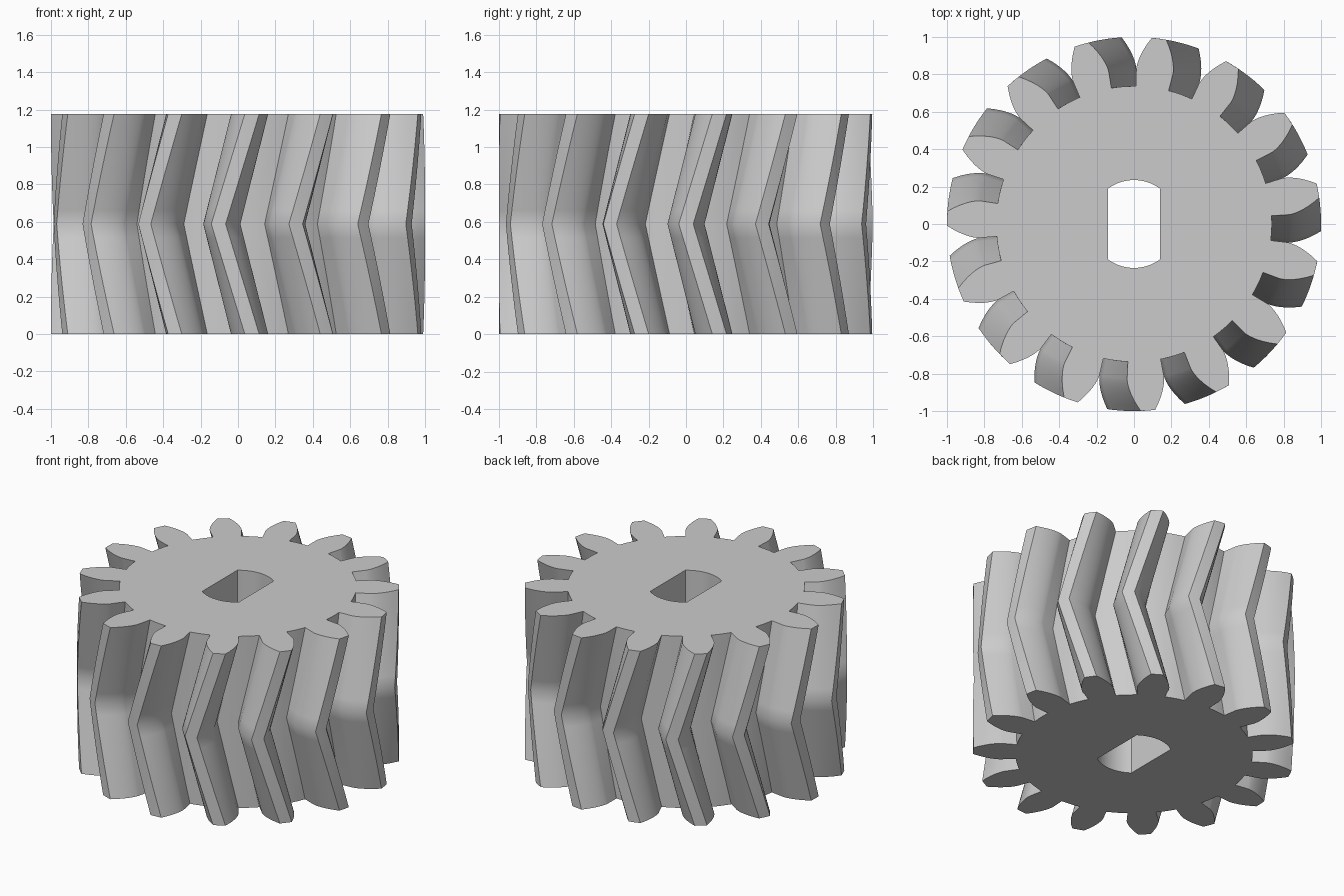
import bpy
import bmesh
from math import acos, asin, cos, pi, radians, sin, sqrt, tan

cube = bpy.data.objects.get("Cube")
if cube:
    bpy.data.objects.remove(cube, do_unlink=True)

TEETH = 15
HEIGHT = 1.177
TIP, PITCH, ROOT = 1.0, 15 / 17, 0.737
BASE = PITCH * cos(radians(20))
TWIST = radians(10.3)          # helix turn from the middle to each end
SLICES = 16                    # even, so one ring lies at the middle
BORE, FLAT = 0.235, 0.138      # bore radius and half distance between flats


def involute(r):
    a = acos(min(1, BASE / r))
    return tan(a) - a


def tooth_half_angle(r):
    return pi / (2 * TEETH) + involute(PITCH) - involute(max(r, BASE))


def gear_outline():
    """Polar points of all teeth: flank up, land, flank down, root."""
    radii = [ROOT] + [BASE + (TIP - BASE) * (i / 7) ** 1.4 for i in range(8)]
    pitch_angle = 2 * pi / TEETH
    root_half = tooth_half_angle(ROOT)
    gap = pitch_angle - 2 * root_half
    points = []
    for t in range(TEETH):
        c = t * pitch_angle
        points += [(r, c - tooth_half_angle(r)) for r in radii]
        points.append((TIP, c))
        points += [(r, c + tooth_half_angle(r)) for r in reversed(radii)]
        points += [(ROOT, c + root_half + gap * k / 3) for k in (1, 2)]
    return points


def bore_outline(steps=12):
    """Round bore with two flats facing the sides."""
    half = asin(FLAT / BORE)
    arc = [pi / 2 - half + 2 * half * i / steps for i in range(steps + 1)]
    return [(BORE, a + turn) for turn in (0, pi) for a in arc]


def add_ring(bm, outline, z, turn=0):
    return [bm.verts.new((r * cos(a + turn), r * sin(a + turn), z)) for r, a in outline]


def skin(bm, lower, upper):
    n = len(lower)
    for i in range(n):
        j = (i + 1) % n
        bm.faces.new((lower[i], lower[j], upper[j], upper[i]))


bm = bmesh.new()

# Herringbone teeth: the outline turns one way, then back
outline = gear_outline()
rings = []
for s in range(SLICES + 1):
    f = s / SLICES
    rings.append(add_ring(bm, outline, HEIGHT * f, TWIST * abs(2 * f - 1)))
for lower, upper in zip(rings, rings[1:]):
    skin(bm, lower, upper)

# Straight bore
bore = [add_ring(bm, bore_outline(), z) for z in (0, HEIGHT)]
skin(bm, *bore)

# Flat end faces with the bore left open
for outer, inner in ((rings[0], bore[0]), (rings[-1], bore[1])):
    edges = [bm.edges.get((loop[i - 1], loop[i]))
             for loop in (outer, inner) for i in range(len(loop))]
    bmesh.ops.triangle_fill(bm, use_beauty=True, edges=edges)
bmesh.ops.recalc_face_normals(bm, faces=bm.faces)

mesh = bpy.data.meshes.new("herringbone_gear")
bm.to_mesh(mesh)
bm.free()
gear = bpy.data.objects.new("herringbone_gear", mesh)
bpy.context.collection.objects.link(gear)

# Plain grey
colour = (0.6, 0.6, 0.6, 1)
grey = bpy.data.materials.new("light_grey")
grey.use_nodes = True
grey.diffuse_color = colour
grey.node_tree.nodes["Principled BSDF"].inputs["Base Color"].default_value = colour
mesh.materials.append(grey)

# Smooth flanks, crisp tooth and bore edges
bpy.context.view_layer.objects.active = gear
gear.select_set(True)
bpy.ops.object.shade_smooth_by_angle(angle=radians(35))
